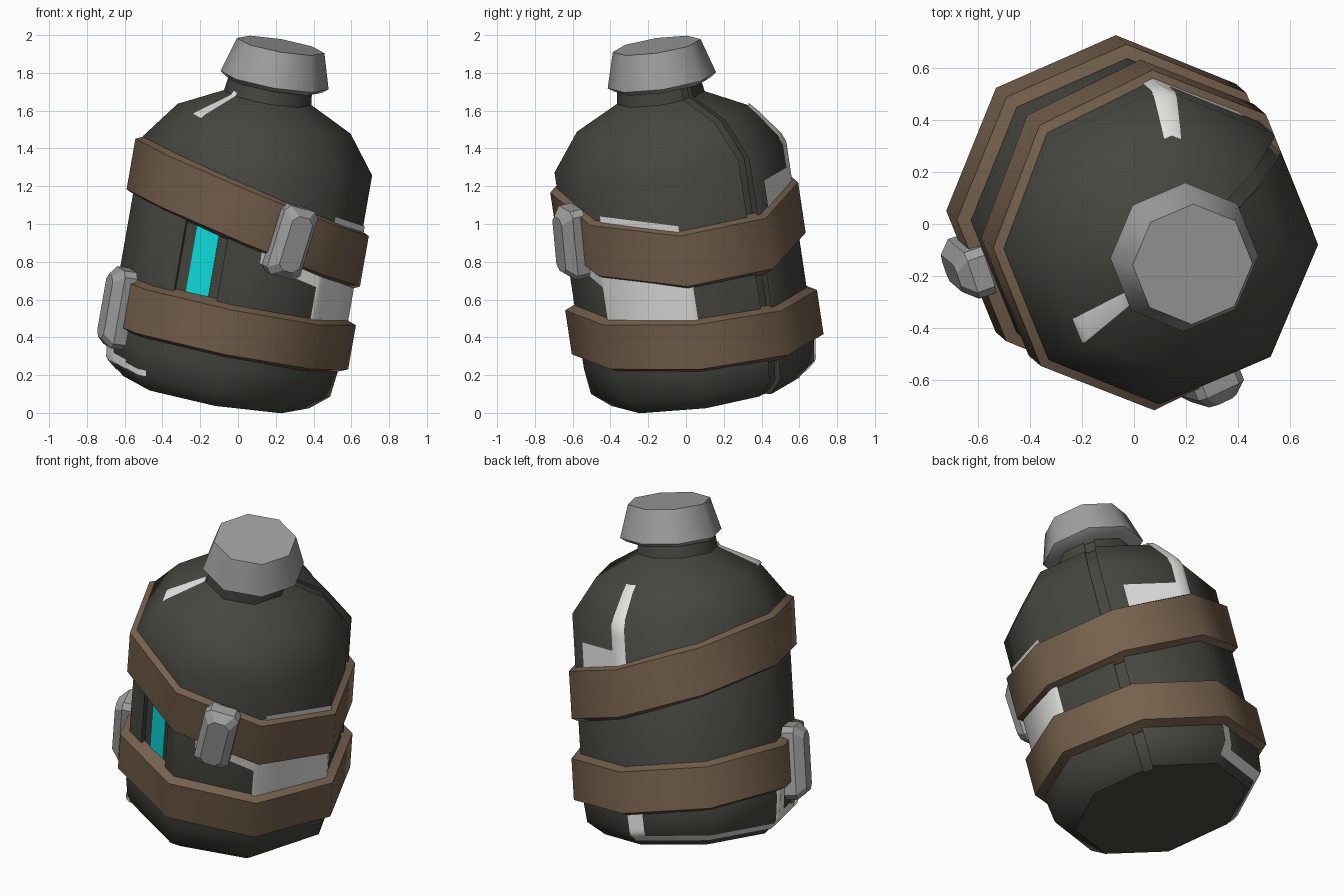
import bpy, math
from mathutils import Vector, Matrix

if "Cube" in bpy.data.objects:
    bpy.data.objects.remove(bpy.data.objects["Cube"])

# Leaning bottle axis
AXIS = Vector((0.175, -0.15, 1)).normalized()
BASE = Vector((-0.115, 0.10, 0.11))
TILT = Matrix.Translation(BASE) @ Vector((0, 0, 1)).rotation_difference(AXIS).to_matrix().to_4x4()
rad = math.radians
STEP = rad(45)

def material(name, rgb):
    m = bpy.data.materials.new(name)
    m.diffuse_color = (*rgb, 1)
    m.use_nodes = True
    m.node_tree.nodes["Principled BSDF"].inputs["Base Color"].default_value = m.diffuse_color
    return m

DARK = material("dark_olive", (0.06, 0.062, 0.05))
LEATHER = material("brown_leather", (0.18, 0.118, 0.073))
METAL = material("grey_metal", (0.35, 0.35, 0.35))
WHITE = material("pale_wear", (0.77, 0.77, 0.76))
CYAN = material("cyan_gauge", (0.004, 0.76, 0.76))

def make(name, verts, faces, mat, frame=None, smooth=50):
    me = bpy.data.meshes.new(name)
    me.from_pydata([tuple(v) for v in verts], [], faces)
    me.transform(TILT @ frame if frame else TILT)
    me.materials.append(mat)
    ob = bpy.data.objects.new(name, me)
    bpy.context.collection.objects.link(ob)
    if smooth:
        shade(ob, smooth)
    return ob

def activate(ob):
    bpy.ops.object.select_all(action='DESELECT')
    ob.select_set(True)
    bpy.context.view_layer.objects.active = ob

def shade(ob, deg):
    activate(ob)
    bpy.ops.object.shade_smooth_by_angle(angle=rad(deg))

def ring(r, t, dx=0, dy=0):
    return [(r * math.cos(i * STEP) + dx, r * math.sin(i * STEP) + dy, t) for i in range(8)]

def bridge(rows, closed=False):
    n = len(rows)
    return [(8*j + i, 8*j + (i+1) % 8, 8*((j+1) % n) + (i+1) % 8, 8*((j+1) % n) + i)
            for j in range(n if closed else n - 1) for i in range(8)]

def lathe(name, profile, mat, dx=0, dy=0, smooth=50):
    rows = [ring(r, t, dx, dy) for t, r in profile]
    faces = bridge(rows) + [tuple(range(7, -1, -1)),
                            tuple(range(8 * len(rows) - 8, 8 * len(rows)))]
    return make(name, sum(rows, []), faces, mat, None, smooth)

# Layered block with clipped corners on a side; layers are (width, height, depth)
def block(name, mat, angle, t, dist, layers, clip=0.0, roll=0, smooth=20):
    a = rad(angle)
    out, tan = Vector((math.cos(a), math.sin(a), 0)), Vector((-math.sin(a), math.cos(a), 0))
    frame = Matrix.Translation(out * dist + Vector((0, 0, t))) @ \
        Matrix((tan, (0, 0, 1), out)).transposed().to_4x4() @ Matrix.Rotation(rad(roll), 4, 'Z')
    v = []
    for w, h, d in layers:
        for sx, sy in ((-1, -1), (1, -1), (1, 1), (-1, 1)):
            pts = [(sx * w / 2, sy * (h / 2 - clip), d), (sx * (w / 2 - clip), sy * h / 2, d)]
            if not clip:
                pts = pts[:1]
            v += pts if sx * sy > 0 else pts[::-1]
    n, m = len(layers), 8 if clip else 4
    f = [(m*j + i, m*j + (i+1) % m, m*j + m + (i+1) % m, m*j + m + i)
         for j in range(n - 1) for i in range(m)]
    f += [tuple(range(m - 1, -1, -1)), tuple(range(m*n - m, m*n))]
    return make(name, v, f, mat, frame, smooth)

# Bottle body
BODY = [(0, 0.50), (0.08, 0.598), (0.22, 0.615), (1.285, 0.615),
        (1.485, 0.465), (1.60, 0.235), (1.70, 0.22)]
body = lathe("bottle_body", BODY, DARK, smooth=0)

def cut(tool):
    activate(body)
    mod = body.modifiers.new("cut", 'BOOLEAN')
    mod.operation, mod.solver, mod.object = 'DIFFERENCE', 'EXACT', tool
    bpy.ops.object.modifier_apply(modifier=mod.name)
    bpy.data.objects.remove(tool)

# Recessed gauge channel and its lit window
cut(block("channel_cutter", DARK, 249, 0.73, 0.568,
          [(0.25, 0.64, -0.025), (0.25, 0.64, 0.06)], smooth=0))
block("gauge_window", CYAN, 249, 0.73, 0.568, [(0.13, 0.63, -0.03), (0.13, 0.63, -0.02)])

# Seam groove following the body profile
ga = rad(41)
gx, gy = Vector((math.cos(ga), math.sin(ga), 0)), Vector((-math.sin(ga), math.cos(ga), 0))
path = [(t, r * 0.97 - 0.03) for t, r in BODY] + [(1.75, 0.4), (1.5, 0.7), (1.2, 0.8), (-0.1, 0.8), (-0.1, 0.46)]
gn = len(path)
gv = [gx * r + gy * s + Vector((0, 0, t)) for s in (-0.03, 0.03) for t, r in path]
gf = [(i, (i+1) % gn, gn + (i+1) % gn, gn + i) for i in range(gn)]
gf += [tuple(range(gn - 1, -1, -1)), tuple(range(gn, 2 * gn))]
groove = make("groove_cutter", gv, gf, DARK, None, 0)
activate(groove)
bpy.ops.object.mode_set(mode='EDIT')
bpy.ops.mesh.select_all(action='SELECT')
bpy.ops.mesh.normals_make_consistent(inside=False)
bpy.ops.object.mode_set(mode='OBJECT')
cut(groove)
shade(body, 50)
# Flat underside
for p in body.data.polygons:
    if p.normal.dot(AXIS) < -0.98:
        p.use_smooth = False
        for li in p.loop_indices:
            body.data.edges[body.data.loops[li].edge_index].use_edge_sharp = True

# Screw cap
lathe("cap", [(1.67, 0.255), (1.695, 0.29), (1.883, 0.235)], METAL, 0.02, 0.02, 50)

# Leather straps: eight-sided bands in slanted planes
def low_t(a):
    return 0.38 - 0.02 * math.cos(a) - 0.045 * math.sin(a)

def high_t(a):
    return 0.975 - 0.15 * math.cos(a) - 0.07 * math.sin(a)

def strap(name, centre, radius, half):
    rows = []
    for r, off in ((0.59, -half), (radius, -half + 0.03), (radius, half - 0.03), (0.59, half)):
        rows.append([(x, y, centre(i * STEP) + off) for i, (x, y, _) in enumerate(ring(r, 0))])
    make(name, sum(rows, []), bridge(rows, True), LEATHER)

strap("lower_strap", low_t, 0.667, 0.15)
strap("upper_strap", high_t, 0.653, 0.167)

# Strap buckles
for name, ang, t, roll, w, h in (("upper_buckle", 293, 0.945, -8, 0.20, 0.38),
                                 ("lower_buckle", 199, 0.385, 0, 0.19, 0.42)):
    block(name, METAL, ang, t, 0.60,
          [(w, h, -0.02), (w, h, 0.05), (w - 0.08, h - 0.08, 0.10)], 0.03, roll)

# Worn paint patches hugging the body
def surface(a, t):
    for (t0, r0), (t1, r1) in zip(BODY, BODY[1:]):
        if t <= t1:
            break
    r = r0 + (r1 - r0) * (t - t0) / (t1 - t0)
    r *= math.cos(STEP / 2) / math.cos(a % STEP - STEP / 2)
    r += 0.008
    return (r * math.cos(a), r * math.sin(a), t + (0.006 if t > 1.28 else 0))

def patch(name, a0, a1, lo, hi, steps=12):
    angs = [rad(a0)] + [k * STEP for k in range(20) if a0 < 45 * k < a1] + [rad(a1)]
    v = []
    for a in angs:
        l, h = (e(a) if callable(e) else e for e in (lo, hi))
        v += [surface(a, l + (h - l) * j / steps) for j in range(steps + 1)]
    n = steps + 1
    f = [(i*n + j, (i+1)*n + j, (i+1)*n + j + 1, i*n + j + 1)
         for i in range(len(angs) - 1) for j in range(steps)]
    make(name, v, f, WHITE)

patch("shoulder_scratch", 213, 226, 1.475, 1.62)
patch("back_scratch", 85, 94, 0.95, 1.49)
patch("back_wear", 54, 86, high_t, 1.14)
patch("side_wear", 313, 363, 0.42, high_t)
patch("buckle_wear", 280, 313, lambda a: high_t(a) - 0.215, high_t)
patch("strap_edge_wear", 318, 360, high_t, lambda a: high_t(a) + 0.185)
# Zigzag scratch round the base
patch("base_scratch_back", 90, 98, 0.03, 0.30)
patch("base_scratch_rim", 94, 182, 0.03, 0.07)
patch("base_scratch_left", 178, 190, 0.07, 0.28)
patch("base_scratch_middle", 182, 208, 0.075, 0.13)
patch("base_scratch_front", 205, 229, 0.082, 0.115)
